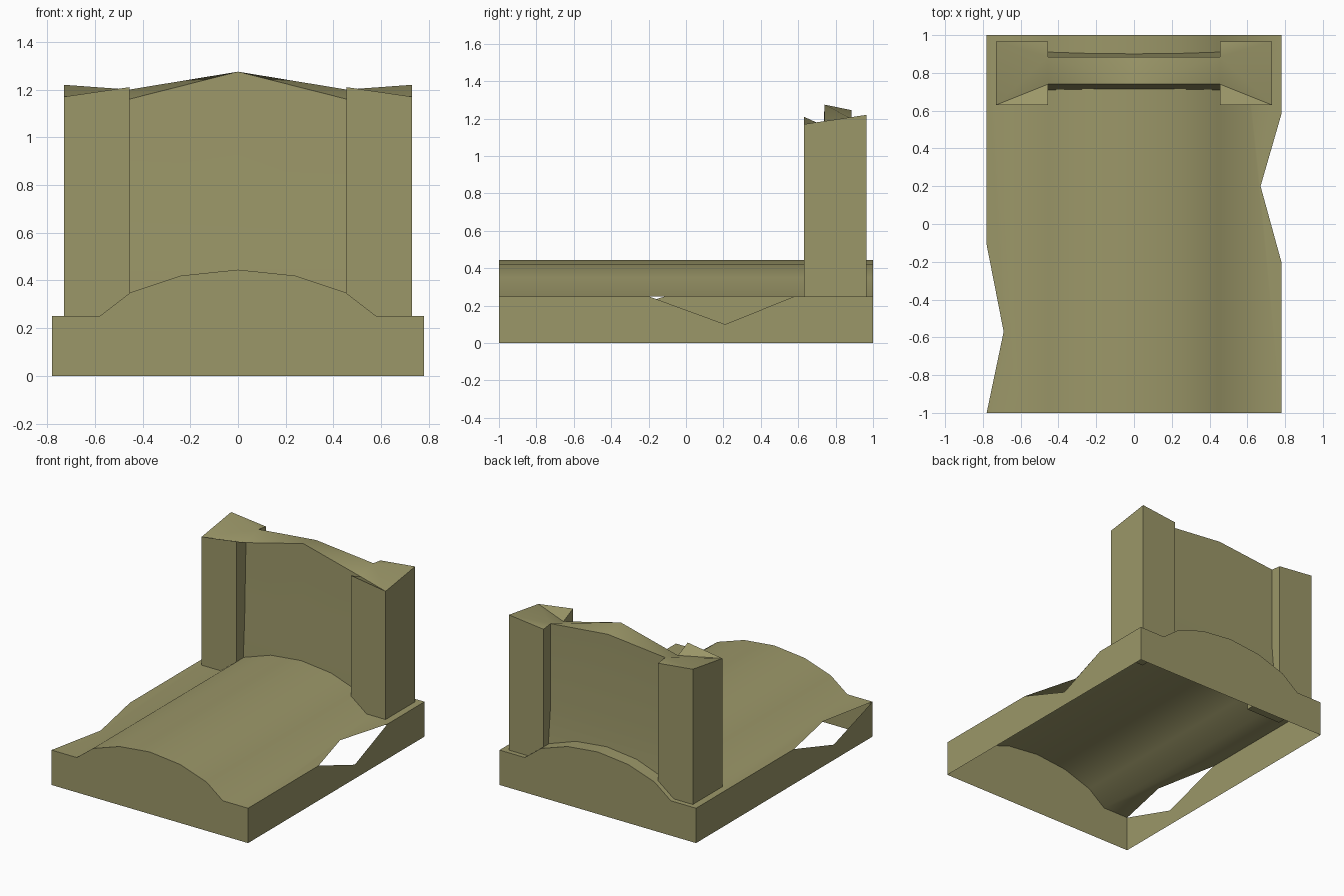
import bpy, bmesh, math

if "Cube" in bpy.data.objects:
    bpy.data.objects.remove(bpy.data.objects["Cube"])

stone = bpy.data.materials.new("olive stone")
stone.diffuse_color = (0.33, 0.31, 0.14, 1)
stone.use_nodes = True
stone.node_tree.nodes["Principled BSDF"].inputs["Base Color"].default_value = stone.diffuse_color


def finish(name, bm):
    bmesh.ops.remove_doubles(bm, verts=bm.verts, dist=0.0005)
    bmesh.ops.recalc_face_normals(bm, faces=bm.faces)
    mesh = bpy.data.meshes.new(name)
    bm.to_mesh(mesh)
    bm.free()
    mesh.materials.append(stone)
    ob = bpy.data.objects.new(name, mesh)
    bpy.context.collection.objects.link(ob)
    bpy.ops.object.select_all(action='DESELECT')
    ob.select_set(True)
    bpy.context.view_layer.objects.active = ob
    bpy.ops.object.shade_smooth_by_angle(angle=math.radians(40))
    return ob


def face(bm, pts):
    return bm.faces.new([bm.verts.new(p) for p in pts])


# Grave slab: a hollow shell, open underneath, with a rounded mound
W, H = 0.78, 0.25
mound = [(-0.58, H), (-0.45, 0.35), (-0.24, 0.42), (0, 0.445),
         (0.24, 0.42), (0.45, 0.35), (0.58, H)]
bm = bmesh.new()
for (xa, za), (xb, zb) in zip(mound, mound[1:]):
    face(bm, [(xa, -1, za), (xb, -1, zb), (xb, 1, zb), (xa, 1, za)])
for y in (-1, 1):
    face(bm, [(x, y, z) for x, z in [(-W, 0), (-W, H)] + mound + [(W, H), (W, 0)]])

# Ledges and side walls, each with one broken notch: start, middle, end, inner x, low z
for s, y0, ym, y1, xn, zn in ((-1, -1, -0.57, -0.11, 0.69, 0.11),
                              (1, -0.2, 0.2, 0.58, 0.67, 0.10)):
    ledge = [(s * 0.58, 1, H), (s * 0.58, -1, H), (s * W, -1, H)]
    wall = [(s * W, 1, 0), (s * W, -1, 0), (s * W, -1, H)]
    if y0 > -1:
        ledge.append((s * W, y0, H))
        wall.append((s * W, y0, H))
    ledge += [(s * xn, ym, H), (s * W, y1, H), (s * W, 1, H)]
    wall += [(s * W, ym + 0.01, zn), (s * W, y1, H), (s * W, 1, H)]
    face(bm, ledge)
    face(bm, wall)
finish("grave_slab", bm)

# Headstone: two square pillars joined by a thinner panel that flares at the foot
XI, XO, YF, YB = 0.455, 0.73, 0.63, 0.965
top_z = [1.275, 1.16, 1.21, 1.17, 1.22, 1.19, 1.20, 1.245]


def ring(s, front, back, zs):
    """Half outline from panel front centre around the pillar to panel back centre."""
    xy = [(0, front), (XI, front), (XI, YF), (XO, YF),
          (XO, YB), (XI, YB), (XI, back), (0, back)]
    return [(s * x, y, z) for (x, y), z in zip(xy, zs)]


bm = bmesh.new()
for s in (-1, 1):
    rings = [ring(s, 0.71, 0.92, [0.24] * 8),
             ring(s, 0.71, 0.91, [0.35] * 8),
             ring(s, 0.725, 0.885, [0.61] * 8),
             ring(s, 0.74, 0.885, top_z)]
    for a, b in zip(rings, rings[1:]):
        for i in range(7):
            face(bm, [a[i], a[i + 1], b[i + 1], b[i]])
    # uneven worn top
    for tri in ((3, 2, 1), (3, 1, 6), (3, 6, 4), (4, 6, 5), (1, 0, 6), (0, 7, 6)):
        face(bm, [rings[-1][i] for i in tri])
    # flat underside of the pillar
    face(bm, [rings[0][i] for i in (1, 2, 3, 4, 5, 6)])
finish("headstone", bm)
